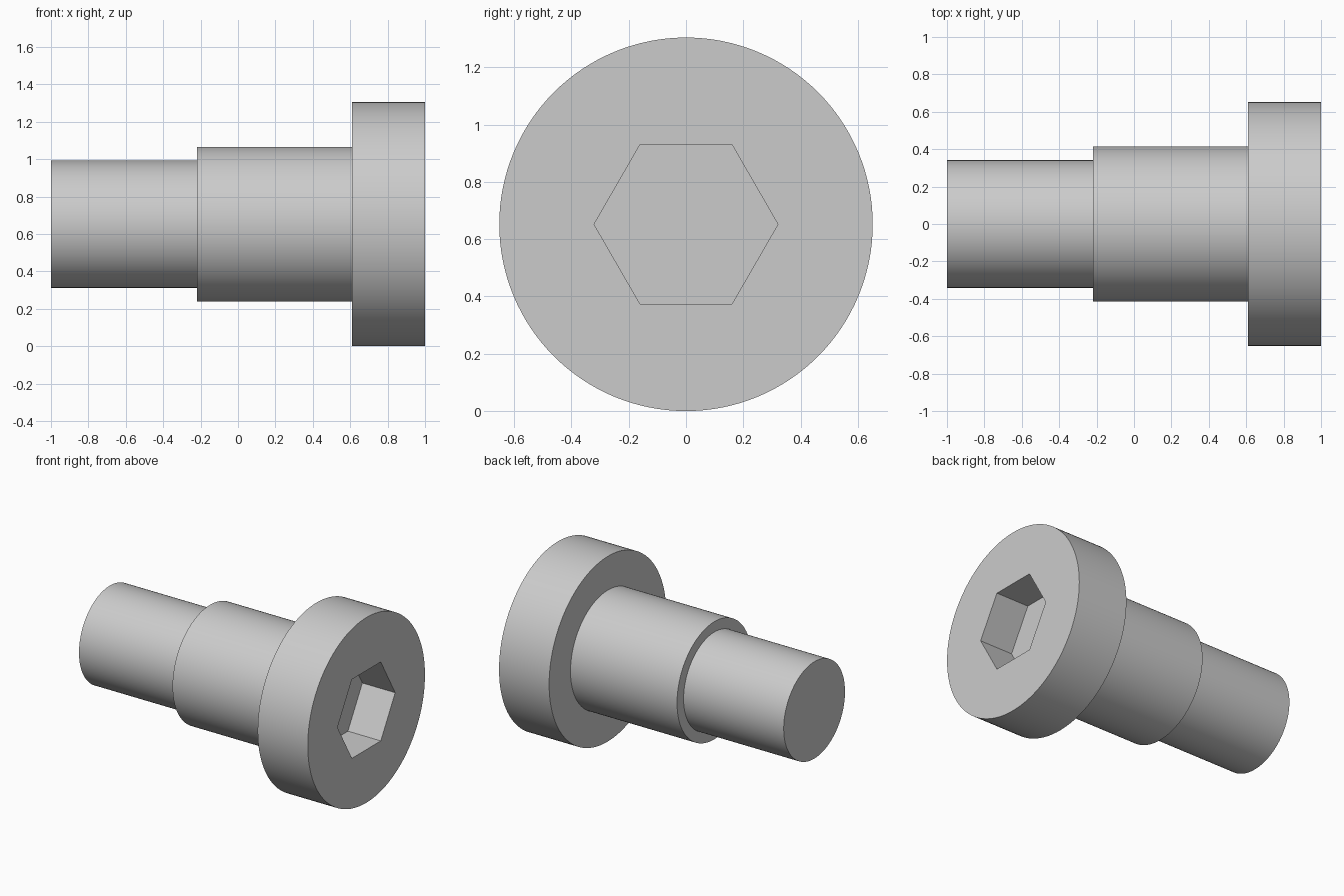
import bpy, bmesh
from math import cos, sin, tau, radians

if "Cube" in bpy.data.objects:
    bpy.data.objects.remove(bpy.data.objects["Cube"])

HEAD_RADIUS = 0.652
AXIS_Z = HEAD_RADIUS
SOCKET_RADIUS = 0.321
SOCKET_DEPTH = 0.256

steel = bpy.data.materials.new("grey steel")
steel.use_nodes = True
grey = (0.6, 0.6, 0.6, 1)
steel.diffuse_color = grey
steel.node_tree.nodes["Principled BSDF"].inputs["Base Color"].default_value = grey


def turned_solid(name, profile, sides):
    """Closed solid turned around the x axis from (x, radius) pairs."""
    bm = bmesh.new()
    rings = []
    for x, r in profile:
        rings.append([bm.verts.new((x, r * cos(tau * i / sides), r * sin(tau * i / sides)))
                      for i in range(sides)])
    for a, b in zip(rings, rings[1:]):
        for i in range(sides):
            j = (i + 1) % sides
            bm.faces.new((a[i], a[j], b[j], b[i]))
    bm.faces.new(rings[0])
    bm.faces.new(rings[-1])
    bmesh.ops.recalc_face_normals(bm, faces=bm.faces)
    mesh = bpy.data.meshes.new(name)
    bm.to_mesh(mesh)
    bm.free()
    mesh.materials.append(steel)
    obj = bpy.data.objects.new(name, mesh)
    obj.location.z = AXIS_Z
    bpy.context.collection.objects.link(obj)
    return obj


# Stepped body: tip, shoulder and head in one turned profile
body = turned_solid("shoulder_bolt", [
    (-1, 0.341), (-0.22, 0.341),
    (-0.22, 0.414), (0.61, 0.414),
    (0.61, HEAD_RADIUS), (1, HEAD_RADIUS)], 128)

# Hexagonal socket sunk into the head
cutter = turned_solid("socket_cutter", [
    (1 - SOCKET_DEPTH, SOCKET_RADIUS), (1.1, SOCKET_RADIUS)], 6)
cutter.hide_render = True
cut = body.modifiers.new("socket", 'BOOLEAN')
cut.operation = 'DIFFERENCE'
cut.solver = 'EXACT'
cut.object = cutter

bpy.ops.object.select_all(action='DESELECT')
bpy.context.view_layer.objects.active = body
body.select_set(True)
bpy.ops.object.modifier_apply(modifier=cut.name)
bpy.data.objects.remove(cutter)

# Smooth turned sides, crisp steps and socket
bpy.ops.object.shade_smooth_by_angle(angle=radians(30))
